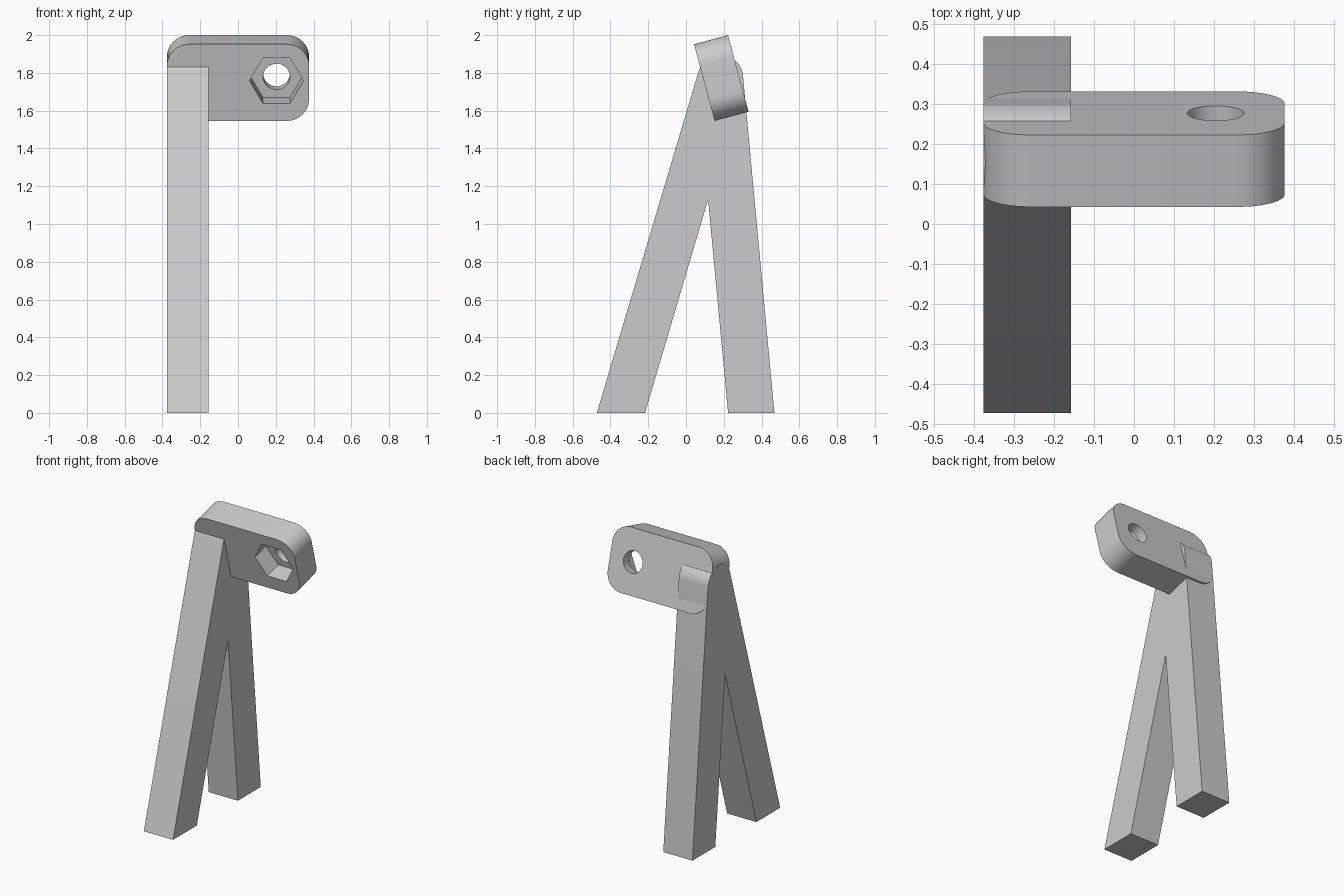
import bpy, bmesh
from math import radians, cos, sin, pi
from mathutils import Vector, Matrix

old = bpy.data.objects.get("Cube")
if old:
    bpy.data.objects.remove(old, do_unlink=True)

grey = bpy.data.materials.new("light grey")
grey.use_nodes = True
GREY = (0.6, 0.6, 0.6, 1)
grey.diffuse_color = GREY
grey.node_tree.nodes["Principled BSDF"].inputs["Base Color"].default_value = GREY


def arc(cx, cy, r, start, end, n):
    """Points on an arc, angles in degrees, both ends included."""
    angles = [radians(start + (end - start) * i / n) for i in range(n + 1)]
    return [(cx + r * cos(a), cy + r * sin(a)) for a in angles]


def prism(name, points, place, lo, hi):
    """Extrude a closed profile; place maps (u, v, depth) to x, y, z."""
    bm = bmesh.new()
    face = bm.faces.new([bm.verts.new(place(u, v, lo)) for u, v in points])
    side = bmesh.ops.extrude_face_region(bm, geom=[face])["geom"]
    move = Vector(place(0, 0, hi)) - Vector(place(0, 0, lo))
    bmesh.ops.translate(bm, vec=move,
                        verts=[g for g in side if isinstance(g, bmesh.types.BMVert)])
    bmesh.ops.recalc_face_normals(bm, faces=bm.faces)
    mesh = bpy.data.meshes.new(name)
    bm.to_mesh(mesh)
    bm.free()
    mesh.materials.append(grey)
    obj = bpy.data.objects.new(name, mesh)
    bpy.context.collection.objects.link(obj)
    return obj


def select(obj):
    bpy.ops.object.select_all(action="DESELECT")
    obj.select_set(True)
    bpy.context.view_layer.objects.active = obj


def cut(obj, cutter):
    select(obj)
    mod = obj.modifiers.new("cut", "BOOLEAN")
    mod.operation = "DIFFERENCE"
    mod.solver = "EXACT"
    mod.object = cutter
    bpy.ops.object.modifier_apply(modifier=mod.name)
    bpy.data.objects.remove(cutter, do_unlink=True)


def smooth(obj):
    select(obj)
    bpy.ops.object.shade_smooth_by_angle(angle=radians(30))


def along_x(u, v, d):
    return (d, u, v)


def along_y(u, v, d):
    return (u, d, v)


# Pair of splayed legs meeting in a rounded top
leg_profile = [(-0.472, 0), (-0.217, 0), (0.117, 1.13), (0.223, 0), (0.468, 0)]
leg_profile += arc(0.182, 1.775, 0.12, 5.4, 163.5, 28)
legs = prism("legs", leg_profile, along_x, -0.376, -0.157)
smooth(legs)

# Tilted plate with rounded corners
HALF_W, HALF_H, HALF_T, R = 0.376, 0.21, 0.093, 0.118
plate_profile = []
for sx, sz, start in ((1, 1, 0), (-1, 1, 90), (-1, -1, 180), (1, -1, 270)):
    plate_profile += arc(sx * (HALF_W - R), sz * (HALF_H - R), R, start, start + 90, 14)
plate = prism("plate", plate_profile, along_y, -HALF_T, HALF_T)

# Round bolt hole and hexagonal nut recess in the front face
HOLE_X = 0.204
cut(plate, prism("hole_cutter", arc(HOLE_X, 0, 0.071, 0, 360, 48)[:-1],
                 along_y, -0.3, 0.3))
cut(plate, prism("nut_cutter", arc(HOLE_X, 0.01, 0.143, 0, 360, 6)[:-1],
                 along_y, -0.3, 0.027))
plate.data.transform(Matrix.Translation((0, 0.187, 1.773))
                     @ Matrix.Rotation(pi / 12, 4, "X"))
smooth(plate)
